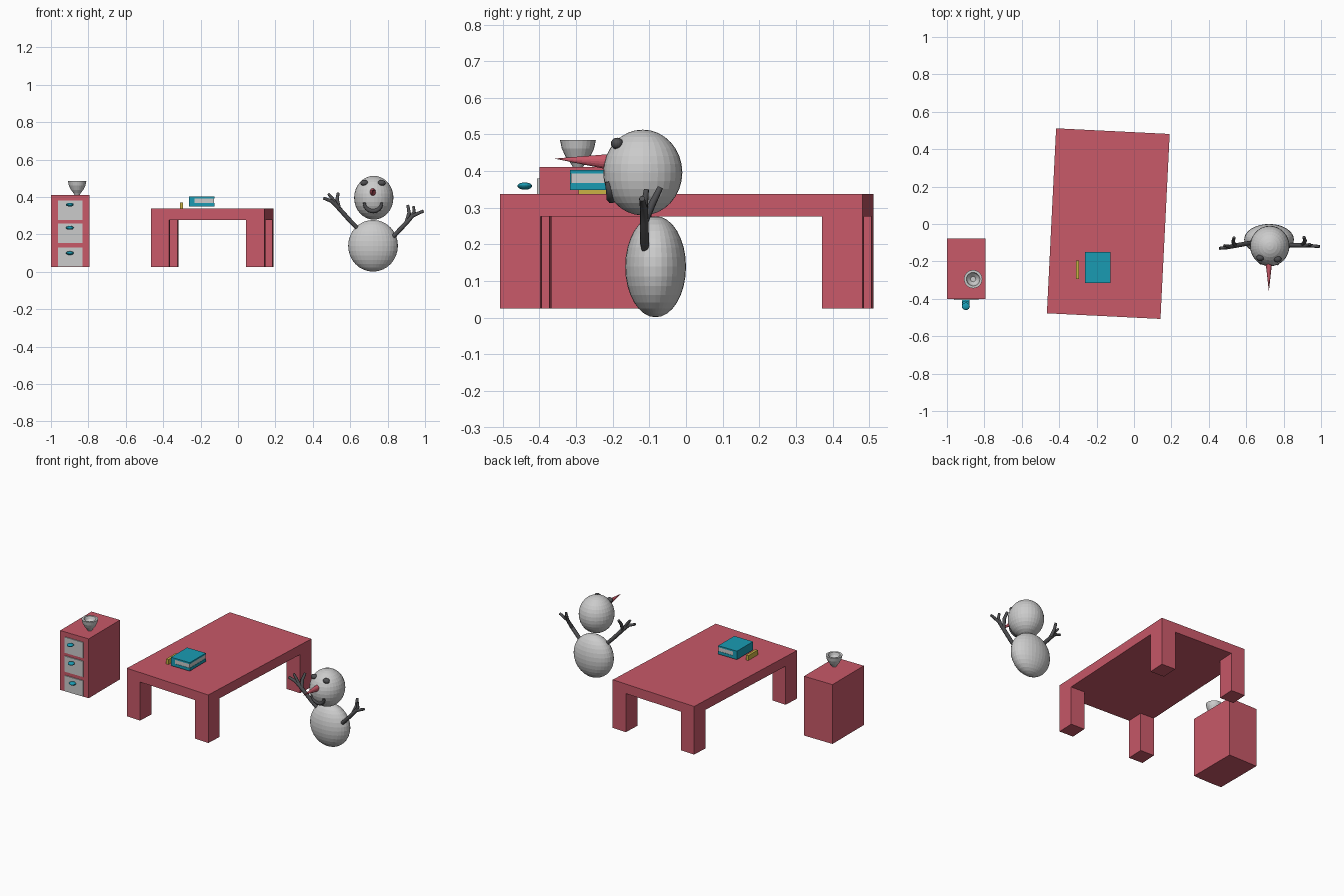
import bpy, math
from mathutils import Vector, Matrix

if "Cube" in bpy.data.objects:
    bpy.data.objects.remove(bpy.data.objects["Cube"])


def material(name, rgb):
    m = bpy.data.materials.new(name)
    m.diffuse_color = (*rgb, 1)
    m.use_nodes = True
    m.node_tree.nodes["Principled BSDF"].inputs["Base Color"].default_value = m.diffuse_color
    return m


RED = material("red", (0.58, 0.10, 0.14))
TEAL = material("teal", (0.01, 0.33, 0.45))
YELLOW = material("yellow", (0.60, 0.45, 0.06))
DARK = material("charcoal", (0.08, 0.08, 0.085))


def finish(name, mat=None):
    ob = bpy.context.object
    ob.name = name
    if mat:
        ob.data.materials.append(mat)
    return ob


def box(name, lo, hi, mat=None):
    lo, hi = Vector(lo), Vector(hi)
    bpy.ops.mesh.primitive_cube_add(size=1, location=(lo + hi) / 2)
    ob = finish(name, mat)
    ob.scale = hi - lo
    return ob


def ball(name, loc, radii, mat=None, seg=32, rings=16):
    bpy.ops.mesh.primitive_uv_sphere_add(segments=seg, ring_count=rings, location=loc)
    ob = finish(name, mat)
    ob.scale = radii
    return ob


def tube(name, paths, mat):
    """Round sticks along (x, y, z, radius) paths, turned into one mesh."""
    cu = bpy.data.curves.new(name, "CURVE")
    cu.dimensions = "3D"
    cu.bevel_depth = 1
    cu.bevel_resolution = 2
    cu.use_fill_caps = True
    for path in paths:
        sp = cu.splines.new("POLY")
        sp.points.add(len(path) - 1)
        for p, (x, y, z, r) in zip(sp.points, path):
            p.co = (x, y, z, 1)
            p.radius = r
    ob = bpy.data.objects.new(name, cu)
    bpy.context.collection.objects.link(ob)
    bpy.ops.object.select_all(action="DESELECT")
    ob.select_set(True)
    bpy.context.view_layer.objects.active = ob
    bpy.ops.object.convert(target="MESH")
    return finish(name, mat)


def lathe(name, loc, profile, n=24):
    verts, faces = [], []
    for r, z in profile:
        for i in range(n):
            a = math.tau * i / n
            verts.append((r * math.cos(a), r * math.sin(a), z))
    for k in range(len(profile) - 1):
        for i in range(n):
            j = (i + 1) % n
            faces.append((k * n + i, k * n + j, (k + 1) * n + j, (k + 1) * n + i))
    faces.append(tuple(reversed(range(n))))
    faces.append(tuple(range((len(profile) - 1) * n, len(profile) * n)))
    me = bpy.data.meshes.new(name)
    me.from_pydata(verts, [], faces)
    ob = bpy.data.objects.new(name, me)
    ob.location = loc
    bpy.context.collection.objects.link(ob)
    return ob


# Cabinet with three drawers and oval knobs
box("cabinet", (-1.0, -0.40, 0.025), (-0.795, -0.078, 0.411), RED)
for i, (z, knob_z, knob_y) in enumerate([(0.329, 0.359, -0.44),
                                         (0.206, 0.235, -0.43),
                                         (0.079, 0.100, -0.417)]):
    box(f"drawer_front_{i}", (-0.963, -0.406, z - 0.051), (-0.832, -0.39, z + 0.051))
    ball(f"drawer_knob_{i}", (-0.899, knob_y, knob_z), (0.021, 0.02, 0.01), TEAL, 16, 10)

# Bowl on the cabinet
lathe("bowl", (-0.86, -0.295, 0),
      [(0.013, 0.409), (0.019, 0.42), (0.033, 0.438), (0.044, 0.461), (0.049, 0.485),
       (0.036, 0.485), (0.030, 0.468), (0.014, 0.452)])

# Table, turned slightly about z
W, L, LW, LD = 0.304, 0.495, 0.098, 0.11
turn = Matrix.Translation((-0.1375, 0.002, 0)) @ Matrix.Rotation(math.radians(-2.85), 4, "Z")
table = [box("table_top", (-W, -L, 0.276), (W, L, 0.338), RED)]
for sx, side in ((-1, "left"), (1, "right")):
    for sy, end in ((-1, "front"), (1, "back")):
        xs = sorted((sx * W, sx * (W - LW)))
        ys = sorted((sy * L, sy * (L - LD)))
        table.append(box(f"table_leg_{end}_{side}", (xs[0], ys[0], 0.025),
                         (xs[1], ys[1], 0.276), RED))
bpy.context.view_layer.update()
for ob in table:
    ob.matrix_world = turn @ ob.matrix_world

# Book with a spine on the left, and a small block beside it
box("book_lower_cover", (-0.261, -0.316, 0.348), (-0.126, -0.151, 0.367), TEAL)
box("book_upper_cover", (-0.261, -0.316, 0.393), (-0.126, -0.151, 0.403), TEAL)
box("book_spine", (-0.261, -0.316, 0.367), (-0.233, -0.151, 0.393), TEAL)
box("book_pages", (-0.233, -0.314, 0.367), (-0.128, -0.153, 0.393))
box("small_block", (-0.311, -0.294, 0.338), (-0.294, -0.196, 0.370), YELLOW)

# Snowman body and head
HEAD, HR = Vector((0.726, -0.118, 0.396)), Vector((0.105, 0.108, 0.117))
ball("snow_body", (0.722, -0.083, 0.139), (0.133, 0.083, 0.138))
ball("snow_head", HEAD, HR)


def on_face(x, z):
    """y of the front of the head at x, z."""
    k = 1 - ((x - HEAD.x) / HR.x) ** 2 - ((z - HEAD.z) / HR.z) ** 2
    return HEAD.y - HR.y * math.sqrt(max(k, 0))


# Eyes
for side, x in (("left", 0.675), ("right", 0.768)):
    ball(f"eye_{side}", (x, on_face(x, 0.475) - 0.003, 0.475), (0.021, 0.017, 0.016), DARK, 16, 10)

# Carrot nose
base, tip = Vector((0.721, -0.19, 0.424)), Vector((0.721, -0.36, 0.434))
bpy.ops.mesh.primitive_cone_add(vertices=16, radius1=0.024, depth=(tip - base).length,
                                location=(base + tip) / 2)
nose = finish("nose", RED)
nose.rotation_euler = (tip - base).to_track_quat("Z", "Y").to_euler()
nose.scale.x = 0.8

# Smiling mouth following the head
smile = []
for i in range(13):
    t = i / 12
    a = math.radians(175 + 190 * t)
    x, z = 0.722 + 0.046 * math.cos(a), 0.367 + 0.042 * math.sin(a)
    smile.append((x, on_face(x, z), z, 0.007 + 0.006 * math.sin(math.pi * t)))
tube("mouth", [smile], DARK)

# Twig arms with three fingers each
tube("arm_left", [
    [(0.66, -0.095, 0.21, 0.011), (0.60, -0.105, 0.272, 0.012), (0.53, -0.118, 0.350, 0.012),
     (0.50, -0.125, 0.378, 0.010), (0.457, -0.130, 0.394, 0.008)],
    [(0.54, -0.117, 0.34, 0.011), (0.530, -0.095, 0.385, 0.010), (0.535, -0.072, 0.420, 0.008)],
    [(0.53, -0.118, 0.35, 0.010), (0.51, -0.12, 0.385, 0.009), (0.482, -0.115, 0.418, 0.007)],
], DARK)
tube("arm_right", [
    [(0.80, -0.105, 0.165, 0.011), (0.84, -0.113, 0.198, 0.012), (0.90, -0.114, 0.262, 0.012),
     (0.935, -0.116, 0.300, 0.010), (0.992, -0.120, 0.325, 0.008)],
    [(0.90, -0.114, 0.26, 0.011), (0.915, -0.09, 0.315, 0.010), (0.908, -0.070, 0.355, 0.008)],
    [(0.92, -0.115, 0.285, 0.010), (0.942, -0.112, 0.320, 0.009), (0.938, -0.108, 0.350, 0.007)],
], DARK)
